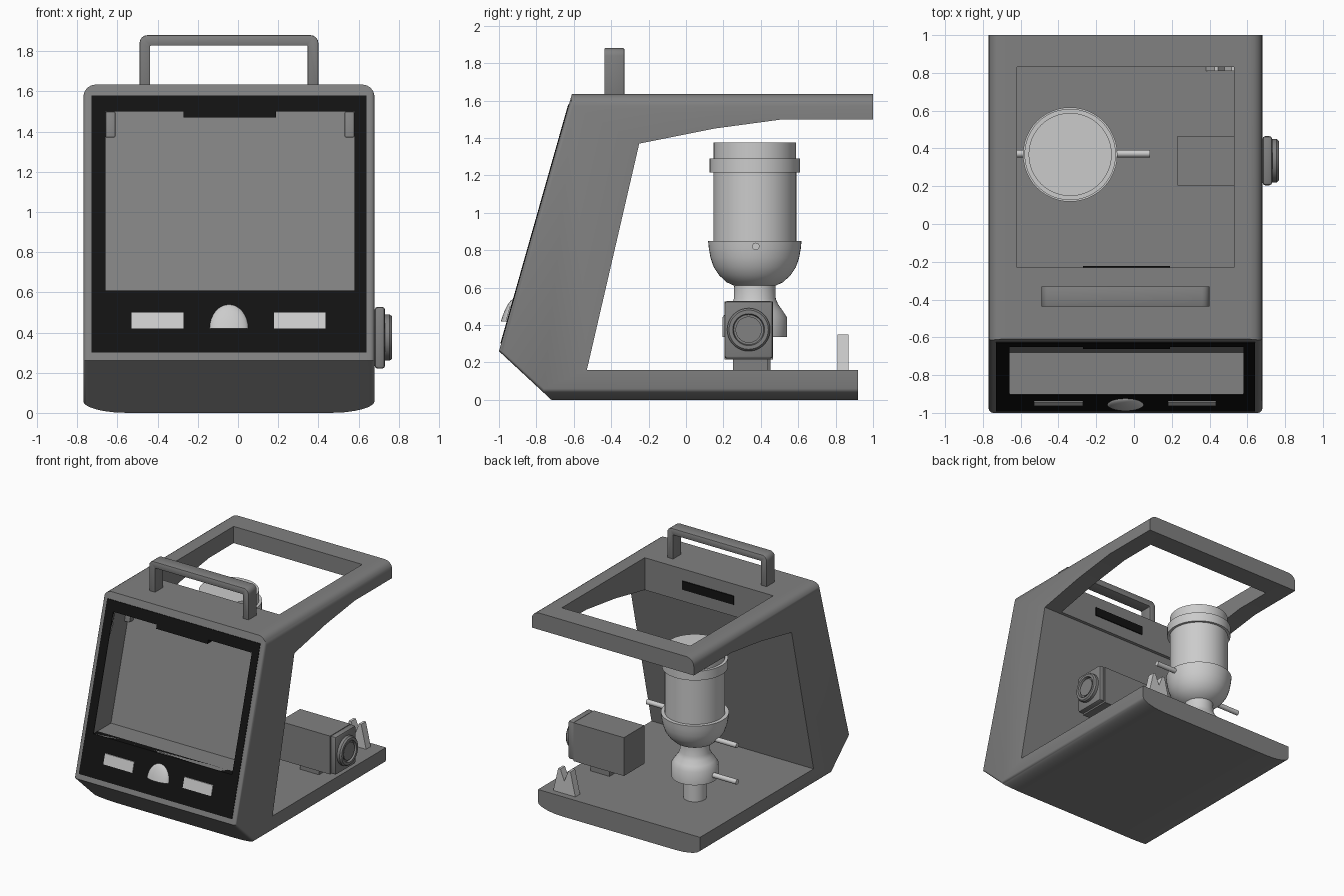
import bpy, bmesh, math
from mathutils import Vector

if "Cube" in bpy.data.objects:
    bpy.data.objects.remove(bpy.data.objects["Cube"])

X0, X1, XC = -0.77, 0.68, -0.045      # body sides and its middle
SLOPE = 0.39 / 1.375                  # lean of the front face


def front(z):
    return -1 + SLOPE * (z - 0.26)


def mat(name, v):
    m = bpy.data.materials.new(name)
    m.diffuse_color = (v, v, v, 1)
    m.use_nodes = True
    m.node_tree.nodes["Principled BSDF"].inputs["Base Color"].default_value = m.diffuse_color
    return m


DARK, LIGHT, BLACK = mat("dark_grey", 0.22), mat("light_grey", 0.6), mat("black", 0.006)


def finish(name, bm, material, bevel=0):
    bmesh.ops.remove_doubles(bm, verts=bm.verts, dist=1e-5)
    bmesh.ops.recalc_face_normals(bm, faces=bm.faces)
    me = bpy.data.meshes.new(name)
    bm.to_mesh(me)
    bm.free()
    ob = bpy.data.objects.new(name, me)
    bpy.context.collection.objects.link(ob)
    me.materials.append(material)
    bpy.ops.object.select_all(action='DESELECT')
    bpy.context.view_layer.objects.active = ob
    ob.select_set(True)
    if bevel:
        b = ob.modifiers.new("bevel", 'BEVEL')
        b.width, b.segments, b.limit_method = bevel, 2, 'ANGLE'
        bpy.ops.object.modifier_apply(modifier="bevel")
    bpy.ops.object.shade_smooth_by_angle(angle=math.radians(35))
    return ob


def loft(name, rings, material, bevel=0):
    """Skin closed rings of equal length and cap both ends."""
    bm = bmesh.new()
    vs = [[bm.verts.new(p) for p in r] for r in rings]
    n = len(vs[0])
    for a, b in zip(vs, vs[1:]):
        for i in range(n):
            bm.faces.new((a[i], a[(i + 1) % n], b[(i + 1) % n], b[i]))
    bm.faces.new(vs[0])
    bm.faces.new(vs[-1])
    return finish(name, bm, material, bevel)


def prism_x(name, prof, x0, x1, m, bevel=0):
    return loft(name, [[(x, y, z) for y, z in prof] for x in (x0, x1)], m, bevel)


def prism_y(name, prof, y0, y1, m, bevel=0):
    return loft(name, [[(x, y, z) for x, z in prof] for y in (y0, y1)], m, bevel)


def box(name, x0, x1, y0, y1, z0, z1, m, bevel=0):
    return prism_x(name, [(y0, z0), (y1, z0), (y1, z1), (y0, z1)], x0, x1, m, bevel)


def slab(name, x0, x1, z0, z1, d0, d1, m, bevel=0):
    """Block parallel to the leaning front, from depth d0 to d1."""
    return prism_x(name, [(front(z0) + d0, z0), (front(z1) + d0, z1),
                          (front(z1) + d1, z1), (front(z0) + d1, z0)], x0, x1, m, bevel)


def lathe(name, prof, center, axis, m, seg=48):
    """Spin (radius, height) pairs round the z or x axis."""
    bm = bmesh.new()
    pts = [bm.verts.new((r, 0, h)) for r, h in prof]
    edges = [bm.edges.new(e) for e in zip(pts, pts[1:])]
    bmesh.ops.spin(bm, geom=pts + edges, cent=(0, 0, 0), axis=(0, 0, 1),
                   angle=math.tau, steps=seg)
    c = Vector(center)
    for v in bm.verts:
        p = v.co
        v.co = c + (p if axis == 'z' else Vector((p.z, p.x, p.y)))
    return finish(name, bm, m)


def cut(ob, cutter):
    cutter.hide_render = True
    mod = ob.modifiers.new("cut", 'BOOLEAN')
    mod.operation, mod.object, mod.solver = 'DIFFERENCE', cutter, 'EXACT'
    bpy.ops.object.select_all(action='DESELECT')
    bpy.context.view_layer.objects.active = ob
    ob.select_set(True)
    bpy.ops.object.modifier_apply(modifier="cut")
    bpy.data.objects.remove(cutter)


# C-shaped body, side profile lofted across the width with rounded outer edges
def drop(d, width, height):
    return 0 if d >= width else height * (1 - math.sqrt(1 - (1 - d / width) ** 2))


def section(x):
    d = min(x - X0, X1 - x)
    zt, f, b = 1.635 - drop(d, .065, .065), drop(d, .025, .025), drop(d, .22, .06)
    prof = [(1, zt), (front(zt) + f, zt), (-1 + f, .26), (-1 + .28 * (.26 - b) / .26 + f, b),
            (.92, b), (.92, .16), (-.53, .16), (-.25, 1.37), (.15, 1.45), (.52, 1.5), (1, 1.5)]
    return [(x, y, z) for y, z in prof]


ds = [0, .003, .008, .016, .025, .04, .065, .1, .15, .22]
body = loft("body", [section(x) for x in [X0 + d for d in ds] + [X1 - d for d in ds[::-1]]], DARK)
cut(body, box("roof_cutter", -.62, .53, -.23, .83, 1.1, 1.9, DARK))
cut(body, slab("screen_cutter", -.66, .58, .61, 1.5, -.2, .22, DARK))
bpy.ops.object.shade_smooth_by_angle(angle=math.radians(35))

# Black front bezel around the screen recess
for n, x0, x1, z0, z1 in [("bottom", -.73, .64, .30, .61), ("top", -.73, .64, 1.5, 1.58),
                          ("left", -.73, -.66, .61, 1.5), ("right", .58, .64, .61, 1.5),
                          ("notch", -.27, .19, 1.47, 1.5)]:
    slab("bezel_" + n, x0, x1, z0, z1, -.004, .05, BLACK)
for n, x0, x1 in [("left", -.66, -.61), ("right", .53, .58)]:
    slab("recess_bracket_" + n, x0, x1, 1.37, 1.5, .17, .23, DARK, .008)
box("rear_slot", -.27, .19, -.3, -.222, 1.47, 1.54, BLACK)

# Front buttons and half-round knob
slab("button_left", -.53, -.27, .42, .50, -.01, .02, LIGHT)
slab("button_right", .18, .435, .42, .50, -.01, .02, LIGHT)
bm = bmesh.new()
bmesh.ops.create_uvsphere(bm, u_segments=32, v_segments=16, radius=1)
geo = bm.verts[:] + bm.edges[:] + bm.faces[:]
res = bmesh.ops.bisect_plane(bm, geom=geo, plane_co=(0, 0, 0), plane_no=(0, 0, 1), clear_inner=True)
bmesh.ops.holes_fill(bm, edges=[e for e in bm.edges if e.is_boundary])
for v in bm.verts:
    x, y, z = v.co
    v.co = (XC + .097 * x, front(.42 + .12 * z) + .035 * y, .42 + .12 * z)
finish("half_round_knob", bm, LIGHT)


# Carry handle, a U with rounded corners
def arch(x0, x1, zt, r):
    pts = [(x0, 1.61)]
    for cx, a0 in ((x0 + r, 180), (x1 - r, 90)):
        for i in range(5):
            a = math.radians(a0 - 22.5 * i)
            pts.append((cx + r * math.cos(a), zt - r + r * math.sin(a)))
    return pts + [(x1, 1.61)]


prism_y("handle", arch(-.49, .40, 1.88, .04) + arch(-.437, .347, 1.828, .005)[::-1],
        -.437, -.33, DARK, .008)

# Bottle device: stem, collar, neck, bowl, cylinder and lid
CX, CY = -.338, .368
lathe("bottle_device", [(0, .155), (.085, .155), (.085, .335), (.173, .335), (.173, .44),
                        (.15, .475), (.125, .51), (.112, .54), (.11, .61), (.15, .628),
                        (.19, .665), (.22, .71), (.237, .76), (.246, .81), (.25, .85),
                        (.222, .85), (.222, 1.215), (.242, 1.215), (.242, 1.29),
                        (.22, 1.29), (.22, 1.375), (0, 1.375)], (CX, CY, 0), 'z', LIGHT)
for n, x0, x1, z in [("upper", CX, .085, .82), ("middle", -.72, CX, .68), ("lower", -.72, CX, .385)]:
    lathe(n + "_rod", [(0, x0), (.02, x0), (.02, x1), (0, x1)], (0, CY + .005, z), 'x', LIGHT, 16)

# Motor box with stand and ringed dial
box("motor_box", .23, .68, .205, .465, .215, .525, DARK)
box("motor_box_end", .68, .732, .205, .465, .22, .528, DARK, .015)
box("motor_stand", .38, .55, .25, .435, .15, .22, DARK)
lathe("dial", [(0, .72), (.115, .72), (.115, .755), (.105, .767), (.085, .767), (.08, .75),
               (.07, .75), (.07, .76), (0, .76)], (0, .335, .375), 'x', DARK)

# Forked clip at the back of the base
prism_y("forked_clip", [(.38, .155), (.425, .35), (.445, .35), (.48, .26), (.515, .35),
                        (.535, .35), (.58, .155)], .81, .87, LIGHT)
